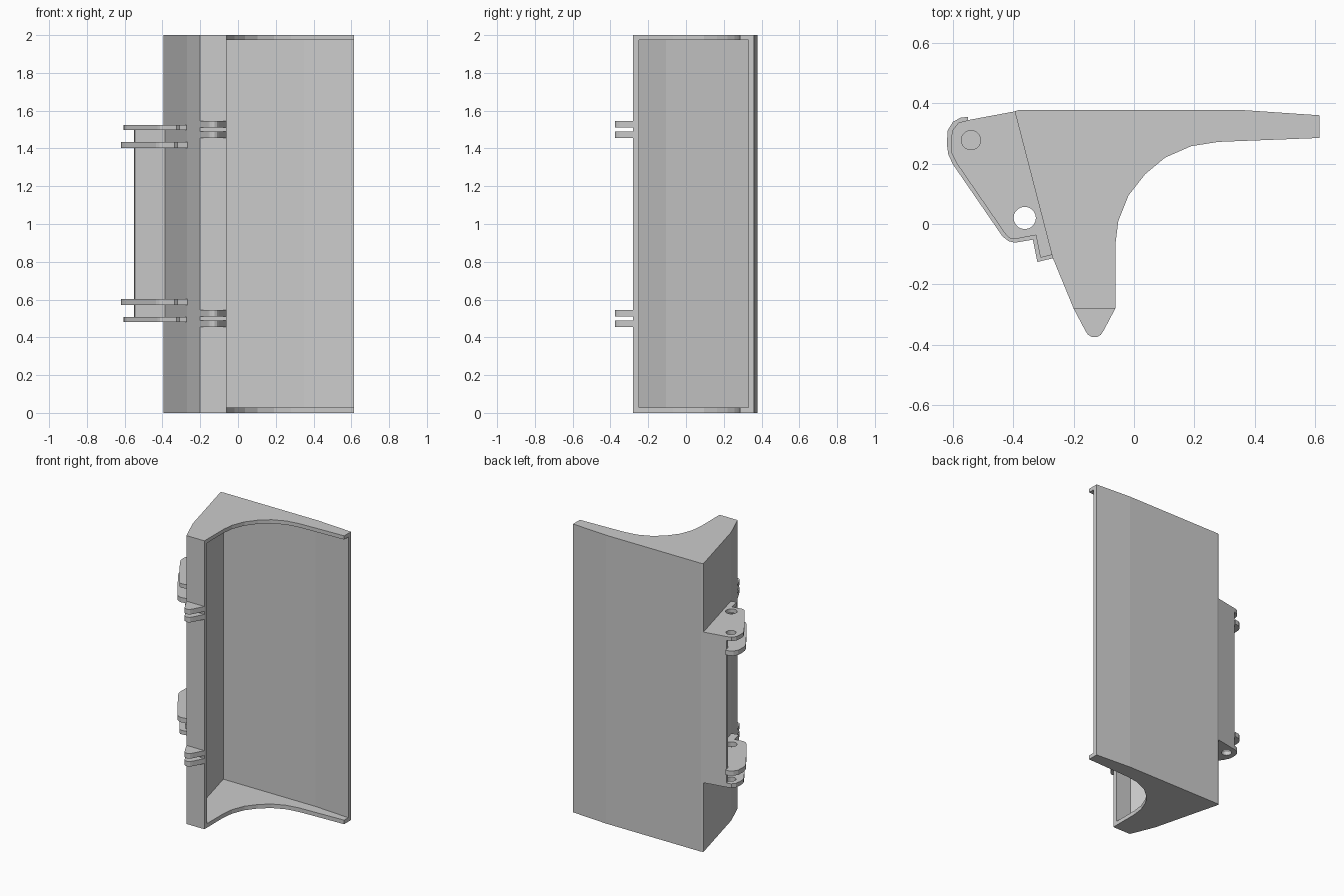
import bpy, bmesh
from math import sin, cos, tau

if "Cube" in bpy.data.objects:
    bpy.data.objects.remove(bpy.data.objects["Cube"])


def circle(cx, cy, r, n=20):
    return [(cx + r * cos(tau * i / n), cy + r * sin(tau * i / n)) for i in range(n)]


def extrude_profile(name, outline, z0, z1, holes=()):
    """Flat xy outline (with optional holes) raised from z0 to z1."""
    bm = bmesh.new()
    edges = []
    for loop in [outline, *holes]:
        vs = [bm.verts.new((x, y, z0)) for x, y in loop]
        edges += [bm.edges.new((vs[i - 1], vs[i])) for i in range(len(vs))]
    if holes:
        bmesh.ops.triangle_fill(bm, edges=edges, use_beauty=True, use_dissolve=False)
    else:
        bm.verts.ensure_lookup_table()
        bm.faces.new(bm.verts)
    res = bmesh.ops.extrude_face_region(bm, geom=bm.faces[:])
    top = [g for g in res["geom"] if isinstance(g, bmesh.types.BMVert)]
    bmesh.ops.translate(bm, verts=top, vec=(0, 0, z1 - z0))
    bmesh.ops.recalc_face_normals(bm, faces=bm.faces[:])
    mesh = bpy.data.meshes.new(name)
    bm.to_mesh(mesh)
    bm.free()
    ob = bpy.data.objects.new(name, mesh)
    bpy.context.collection.objects.link(ob)
    return ob


# Outer skin of the trough, from the front lip round the back to the tip
outer = [(-.062, -.28), (-.2, -.28), (-.27, -.11), (-.395, .373),
         (-.38, .378), (.35, .378), (.615, .36)]
inner = [(.615, .33), (.35, .349), (-.357, .349), (-.24, -.105),
         (-.18, -.25), (-.062, -.25)]
scoop = [(.615, .285), (.28, .272), (.19, .258), (.103, .22), (.037, .165),
         (-.018, .095), (-.052, .01), (-.062, -.07)]

extrude_profile("trough_shell", outer + inner, .028, 1.974)
extrude_profile("bottom_end_plate", outer + scoop, 0, .028)
extrude_profile("top_end_plate", outer + scoop, 1.974, 2)

# Hinge brackets on the left: small outer plates, larger inner plates
small = [(-.395, .373), (-.55, .344), (-.582, .335), (-.602, .31), (-.607, .27),
         (-.604, .235), (-.588, .202), (-.425, -.035), (-.412, -.047), (-.395, -.05),
         (-.325, -.037), (-.31, -.112), (-.27, -.102)]
large = [(-.395, .373), (-.55, .344), (-.55, .355), (-.575, .352), (-.6, .338),
         (-.617, .31), (-.62, .265), (-.615, .23), (-.6, .198), (-.435, -.042),
         (-.415, -.057), (-.395, -.062), (-.335, -.052), (-.32, -.126), (-.267, -.113)]
pin_hole = circle(-.54, .278, .032)
pivot_hole = circle(-.362, .02, .037)
for i, (z0, z1) in enumerate([(.48, .508), (.57, .603), (1.402, 1.435), (1.497, 1.525)]):
    if i in (0, 3):
        extrude_profile("bracket_outer_plate", small, z0, z1, [pin_hole, pivot_hole])
    else:
        extrude_profile("bracket_inner_plate", large, z0, z1, [pivot_hole])

# Strip joining the brackets, flush with the back of the trough
strip = [(-.395, .373), (-.55, .344), (-.546, .318), (-.385, .335)]
extrude_profile("bracket_back_strip", strip, .48, 1.525)

# Paired lugs on the front lip
lug = [(-.2, -.28), (-.162, -.352), (-.152, -.367), (-.138, -.375), (-.124, -.375),
       (-.11, -.367), (-.1, -.352), (-.062, -.28)]
for base in (.455, 1.455):
    for z in (base, base + .055):
        extrude_profile("front_lug", lug, z, z + .035)
